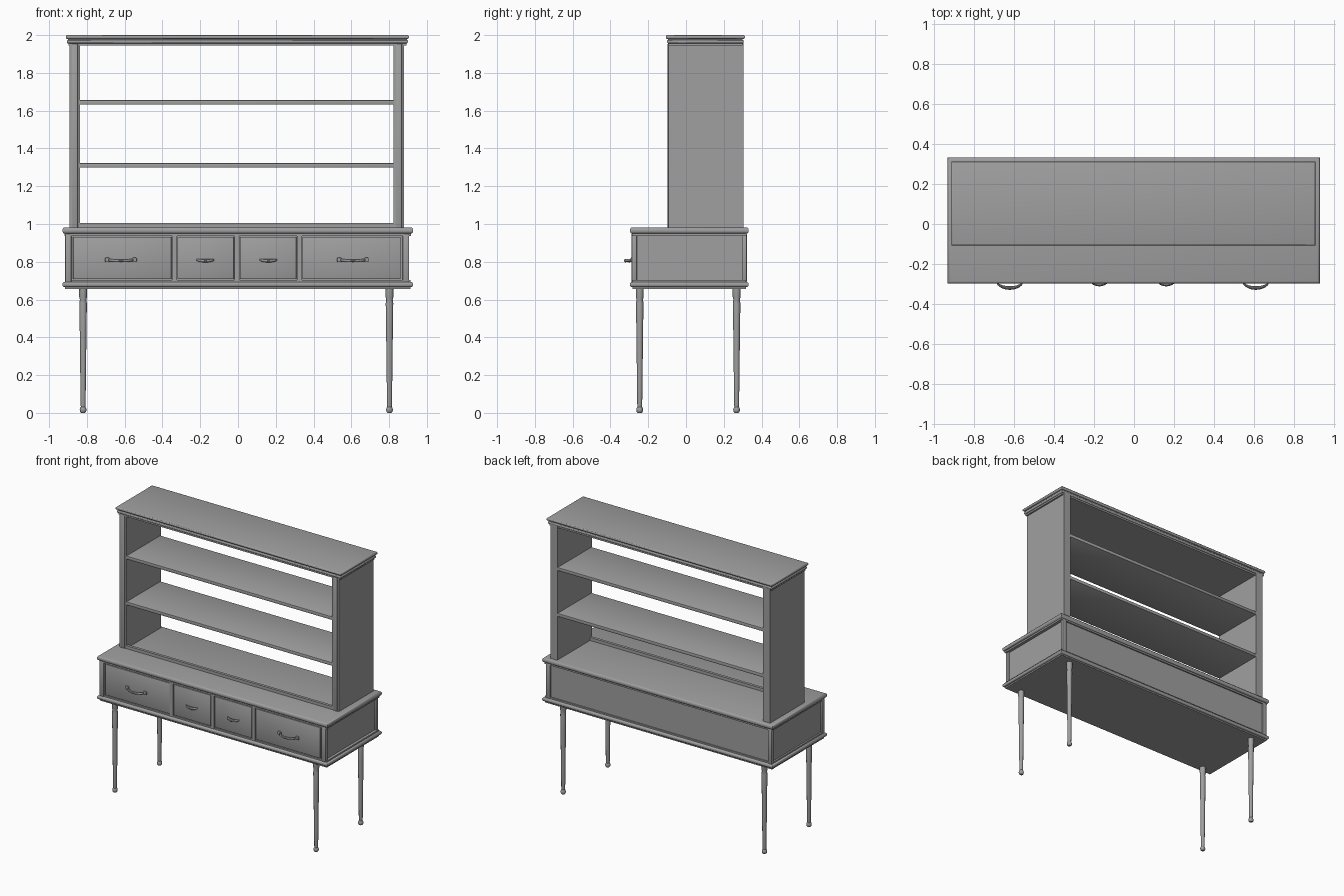
import bpy
import bmesh
from math import sin, cos, pi, radians

cube = bpy.data.objects.get("Cube")
if cube:
    bpy.data.objects.remove(cube, do_unlink=True)

grey = bpy.data.materials.new("plain grey")
grey.use_nodes = True
COLOR = (0.35, 0.35, 0.35, 1)
grey.diffuse_color = COLOR
grey.node_tree.nodes["Principled BSDF"].inputs["Base Color"].default_value = COLOR

SHIFT = -0.006   # cabinet sits slightly off the table top's centre


def finish(name, bm, smooth=True):
    bmesh.ops.recalc_face_normals(bm, faces=bm.faces)
    mesh = bpy.data.meshes.new(name)
    bm.to_mesh(mesh)
    bm.free()
    mesh.materials.append(grey)
    if smooth:
        for p in mesh.polygons:
            p.use_smooth = True
        mesh.set_sharp_from_angle(angle=radians(35))
    obj = bpy.data.objects.new(name, mesh)
    bpy.context.collection.objects.link(obj)
    return obj


def box(name, x, y, z, bevel=0):
    """Box from (min, max) pairs, with optional rounded edges."""
    bm = bmesh.new()
    bmesh.ops.create_cube(bm, size=1)
    for v in bm.verts:
        v.co = [(a + b) / 2 + c * (b - a) for (a, b), c in zip((x, y, z), v.co)]
    if bevel:
        bmesh.ops.bevel(bm, geom=bm.edges[:], offset=bevel, segments=2,
                        profile=0.5, affect='EDGES')
    return finish(name, bm, bool(bevel))


def loft(name, rings):
    """Skin a closed solid through a list of point rings."""
    bm = bmesh.new()
    loops = [[bm.verts.new(p) for p in ring] for ring in rings]
    for a, b in zip(loops, loops[1:]):
        for i in range(len(a)):
            j = (i + 1) % len(a)
            bm.faces.new((a[i], a[j], b[j], b[i]))
    bm.faces.new(loops[0])
    bm.faces.new(loops[-1])
    return finish(name, bm)


def moulding(name, x, y, profile):
    """Rectangular slab whose edge follows (inset, z) points."""
    rings = []
    for d, z in profile:
        x0, x1, y0, y1 = x[0] + d, x[1] - d, y[0] + d, y[1] - d
        rings.append([(x0, y0, z), (x1, y0, z), (x1, y1, z), (x0, y1, z)])
    return loft(name, rings)


def bullnose(z0, z1, inset, depth, steps=6):
    """Half-round edge profile between two heights."""
    pts = []
    for i in range(steps + 1):
        a = pi * i / steps
        pts.append((inset + depth * (1 - sin(a)), (z0 + z1) / 2 - cos(a) * (z1 - z0) / 2))
    return pts


def circle_x(x, y, z, ry, rz, n=10):
    return [(x, y + ry * cos(2 * pi * i / n), z + rz * sin(2 * pi * i / n)) for i in range(n)]


# Table top and lower moulding
SLAB_X, SLAB_Y = (-0.93, 0.928), (-0.297, 0.332)
moulding("table_top", SLAB_X, SLAB_Y,
         [(0.012, 0.937), (0.012, 0.949)] + bullnose(0.949, 0.982, 0, 0.012))
moulding("base_moulding", SLAB_X, SLAB_Y,
         [(0.014, 0.656), (0.014, 0.666)] + bullnose(0.666, 0.694, 0, 0.012)
         + [(0.014, 0.694), (0.014, 0.704)])

# Drawer case with corner posts
CX0, CX1, CY0, CY1 = -0.916, 0.906, -0.288, 0.322
box("case", (CX0 + 0.012, CX1 - 0.012), (CY0 + 0.016, CY1 - 0.012), (0.69, 0.95))
for side, x in (("right", (CX0, CX0 + 0.034)), ("left", (CX1 - 0.034, CX1))):
    box(f"front_{side}_post", x, (CY0, CY0 + 0.028), (0.69, 0.95), 0.006)
    box(f"back_{side}_post", x, (CY1 - 0.026, CY1), (0.69, 0.95), 0.006)

# Drawer fronts and the dividers between them
EDGES = [-0.876, -0.337, -0.006, 0.325, 0.864]
for i, (a, b) in enumerate(zip(EDGES, EDGES[1:])):
    left = a + (0.003 if i == 0 else 0.016)
    right = b - (0.003 if i == 3 else 0.016)
    box(f"drawer_{i + 1}", (left, right), (CY0 + 0.005, CY0 + 0.03), (0.708, 0.932), 0.003)
for i, x in enumerate(EDGES[1:-1]):
    box(f"divider_{i + 1}", (x - 0.013, x + 0.013), (CY0 + 0.002, CY0 + 0.03), (0.695, 0.945))


# Drawer pulls
def pull(name, x, half, reach, thick, rosette):
    y0, z = CY0 + 0.005, 0.81
    rings = []
    for i in range(13):
        t = -1 + i / 6
        swell = thick * (0.55 + 0.45 * (1 - t * t))
        rings.append(circle_x(x + t * half, y0 - reach * (1 - t * t) ** 0.6 + swell * 0.6,
                              z - 0.004 * (1 - t * t), swell, swell))
    loft(name, rings)
    if rosette:
        for s in (-1, 1):
            cx = x + s * half
            box(f"{name}_plate_{'left' if s > 0 else 'right'}", (cx - 0.012, cx + 0.012),
                (y0 - 0.012, y0 + 0.003), (z - 0.012, z + 0.012), 0.005)


for side, s in (("right", -1), ("left", 1)):
    pull(f"wide_pull_{side}", s * 0.614 + SHIFT, 0.072, 0.042, 0.009, True)
    pull(f"small_pull_{side}", s * 0.167 + SHIFT, 0.046, 0.024, 0.010, False)

# Turned legs with small ball feet
LEG = [(0.010, 0), (0.016, 0.006), (0.018, 0.016), (0.016, 0.026), (0.012, 0.032),
       (0.013, 0.04), (0.015, 0.2), (0.018, 0.45), (0.020, 0.58), (0.017, 0.6),
       (0.021, 0.615), (0.021, 0.66)]
for sx, side in ((-1, "right"), (1, "left")):
    for y, end in ((-0.245, "front"), (0.268, "back")):
        x = sx * 0.811 + SHIFT - 0.003
        loft(f"{end}_{side}_leg",
             [[(x + r * cos(pi * k / 6), y + r * sin(pi * k / 6), z) for k in range(12)]
              for r, z in LEG])

# Hutch sides with a raised bead on the front edge
HY0, HY1 = -0.095, 0.305
for s, side in ((-1, "right"), (1, "left")):
    inner, outer = s * 0.83 + SHIFT, s * 0.886 + SHIFT
    box(f"hutch_{side}_side", sorted((inner, outer)), (HY0 + 0.003, HY1), (0.975, 1.96))
    mid = (inner + outer) / 2
    box(f"hutch_{side}_bead", (mid - 0.016, mid + 0.016), (HY0 - 0.002, HY0 + 0.02),
        (0.975, 1.955), 0.004)

# Shelves and the low front lip
INNER_X = (-0.835 + SHIFT, 0.835 + SHIFT)
for name, z in (("lower_shelf", 1.31), ("upper_shelf", 1.644)):
    box(name, INNER_X, (HY0 + 0.005, HY1 - 0.004), (z - 0.012, z + 0.012), 0.003)
box("hutch_front_lip", INNER_X, (HY0 + 0.003, HY0 + 0.023), (0.975, 1.004))

# Stepped cornice
moulding("cornice", (-0.912, 0.906), (-0.107, 0.312),
         [(0.014, 1.944), (0.014, 1.956)] + bullnose(1.956, 1.975, 0.006, 0.007)
         + [(0.012, 1.975), (0.012, 1.98)] + bullnose(1.98, 2.0, 0, 0.007))
